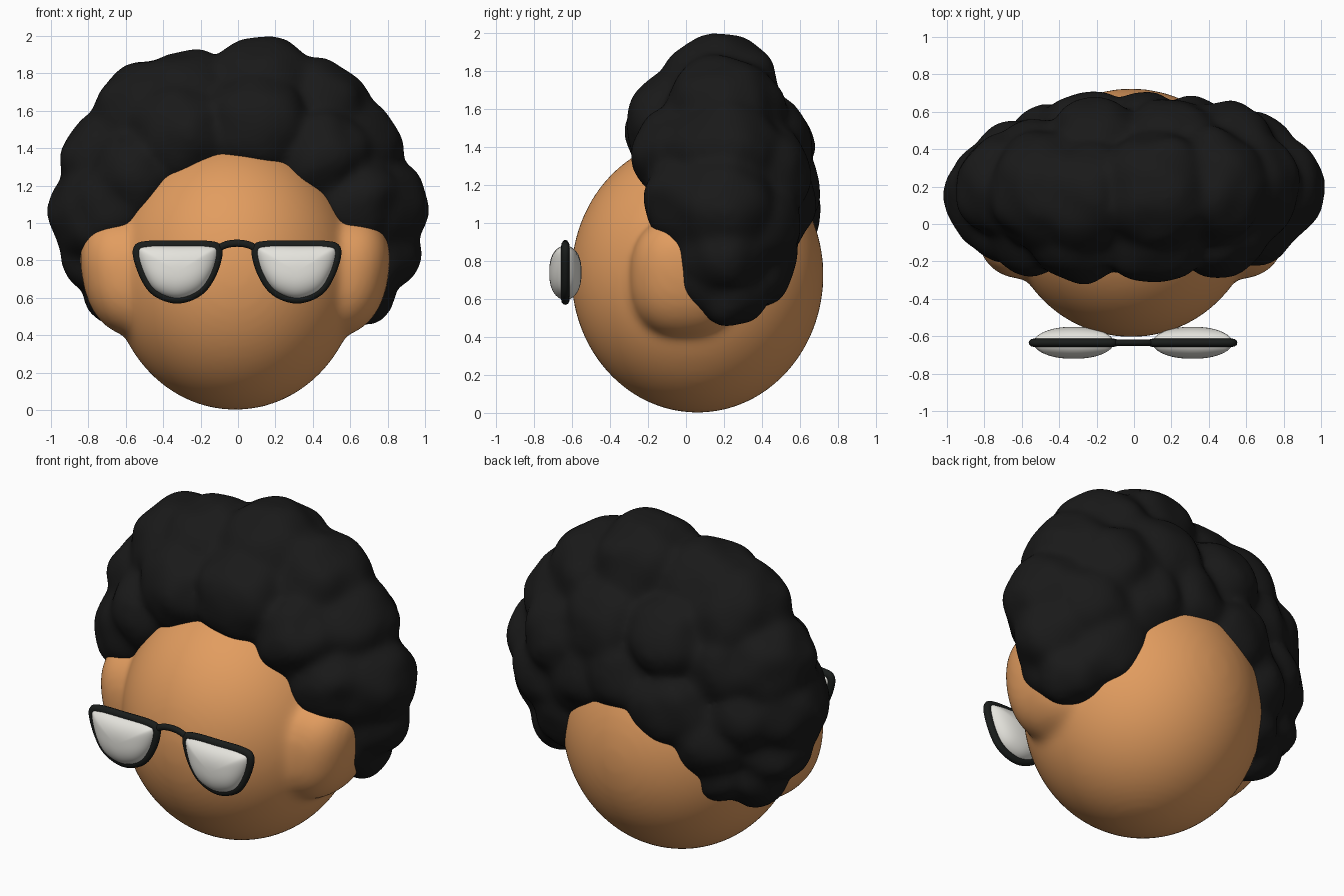
import bpy, bmesh, math
from mathutils import Vector, Matrix, noise

if "Cube" in bpy.data.objects:
    bpy.data.objects.remove(bpy.data.objects["Cube"])


def material(name, rgb):
    m = bpy.data.materials.new(name)
    m.diffuse_color = (*rgb, 1)
    m.use_nodes = True
    m.node_tree.nodes["Principled BSDF"].inputs["Base Color"].default_value = m.diffuse_color
    return m


SKIN = material("warm skin", (0.76, 0.335, 0.115))
HAIR = material("black hair", (0.010, 0.010, 0.010))
FRAME = material("dark frame", (0.010, 0.012, 0.011))
LENS = material("off white lens", (0.78, 0.77, 0.72))


def add_object(name, bm, mat):
    for f in bm.faces:
        f.smooth = True
    me = bpy.data.meshes.new(name)
    bm.to_mesh(me)
    bm.free()
    me.materials.append(mat)
    ob = bpy.data.objects.new(name, me)
    bpy.context.collection.objects.link(ob)
    return ob


def add_ellipsoid(bm, centre, radii, power=2.0, lean=0.0):
    made = bmesh.ops.create_uvsphere(bm, u_segments=64, v_segments=40, radius=1)
    for v in made["verts"]:
        n = sum(abs(c) ** power for c in v.co) ** (1 / power)
        p = v.co / n
        v.co = Vector(centre) + Vector(p[i] * radii[i] for i in range(3))
        v.co.x += lean * p.z


def merge(ob, voxel, iterations):
    rm = ob.modifiers.new("merge", "REMESH")
    rm.mode = "VOXEL"
    rm.voxel_size = voxel
    rm.use_smooth_shade = True
    sm = ob.modifiers.new("soften", "SMOOTH")
    sm.factor = 0.5
    sm.iterations = iterations


# Head with softly blended ears
bm = bmesh.new()
add_ellipsoid(bm, (-0.015, 0.06, 0.725), (0.665, 0.665, 0.725))
for side in (-1, 1):
    add_ellipsoid(bm, (-0.015 + side * 0.555, 0.0, 0.715), (0.265, 0.295, 0.325),
                  2.4, side * 0.05)
merge(add_object("head_and_ears", bm, SKIN), 0.02, 25)

# Hair: overlapping curls (x, y, z, radius) merged into one lumpy mass
MIDDLE = [(-.70, .15, 1.05, .30), (-.66, .20, 1.32, .28), (-.46, .18, 1.55, .31),
          (-.27, .15, 1.62, .30), (.12, .17, 1.67, .32), (.40, .20, 1.56, .31),
          (.56, .20, 1.36, .31), (.70, .18, 1.08, .30), (-.72, .20, .83, .21),
          (.73, .20, .86, .23), (.65, .24, .64, .18), (-.64, .24, .64, .18),
          (.68, .11, .69, .15), (-.68, .11, .74, .14)]
FRONT = [(-.66, .02, 1.10, .23), (-.55, -.02, 1.25, .24), (-.30, -.03, 1.47, .27),
         (.10, -.02, 1.52, .29), (.45, -.02, 1.36, .25), (.62, .02, 1.13, .24)]
BACK = [(-.62, .30, 1.05, .24), (-.45, .38, .86, .24), (-.25, .42, 1.07, .28),
        (-.50, .30, 1.30, .26), (-.20, .38, 1.40, .28), (.20, .38, 1.40, .28),
        (.48, .36, 1.25, .29), (.32, .40, 1.10, .27), (.62, .34, 1.00, .25),
        (.51, .37, .79, .21), (.05, .42, 1.17, .27), (-.50, .35, .68, .18)]
bm = bmesh.new()
for x, y, z, r in MIDDLE + FRONT + BACK:
    bmesh.ops.create_icosphere(bm, subdivisions=4, radius=r + 0.013,
                               matrix=Matrix.Translation((x, y, z)))
fill = Matrix.Translation((0, .18, 1.3)) @ Matrix.Diagonal((.78, .38, .50, 1))
bmesh.ops.create_icosphere(bm, subdivisions=4, radius=1, matrix=fill)
bm.normal_update()
for v in bm.verts:
    v.co += v.normal * 0.03 * noise.noise(v.co * 6)
merge(add_object("hair", bm, HAIR), 0.02, 22)

# Glasses: half-round lens outline, on the frame centre line
OUTLINE = [(.103, .85), (.15, .878), (.32, .880), (.48, .878), (.532, .85), (.50, .73),
           (.435, .635), (.32, .595), (.205, .635), (.135, .73)]
GLASS_Y = -0.635


def smooth_loop(pts, steps=6):
    out, n = [], len(pts)
    for i in range(n):
        a, b, c, d = (Vector(pts[(i + k) % n]) for k in (-1, 0, 1, 2))
        for s in range(steps):
            t = s / steps
            out.append(0.5 * (2 * b + (c - a) * t + (2 * a - 5 * b + 4 * c - d) * t * t
                              + (3 * b - a - 3 * c + d) * t ** 3))
    return out


def tube(name, pts, radius, closed):
    cu = bpy.data.curves.new(name, "CURVE")
    cu.dimensions = "3D"
    cu.bevel_depth = radius
    cu.bevel_resolution = 4
    cu.use_fill_caps = True
    sp = cu.splines.new("POLY")
    sp.points.add(len(pts) - 1)
    for p, (x, z) in zip(sp.points, pts):
        p.co = (x, 0, z, 1)
    sp.use_cyclic_u = closed
    sp.use_smooth = True
    cu.materials.append(FRAME)
    ob = bpy.data.objects.new(name, cu)
    ob.location.y = GLASS_Y
    ob.scale.y = 0.85
    bpy.context.collection.objects.link(ob)


def lens(name, pts):
    # Domed on both faces: rings shrink from the outline to an oval in the middle
    mid = Vector((sum(p.x for p in pts) / len(pts), 0.74))
    bm = bmesh.new()
    rings = []
    for k in range(-11, 12):
        a = k / 12 * math.pi / 2
        s, h = math.cos(a) ** 0.8, math.sin(a) * 0.085
        ring = []
        for p in pts:
            d = p - mid
            u = Vector((d.x / 0.2, d.y / 0.14)).normalized()
            q = mid + s * d.lerp(Vector((u.x * 0.2, u.y * 0.14)), 1 - s)
            ring.append(bm.verts.new((q.x, GLASS_Y + h, q.y)))
        rings.append(ring)
    n = len(pts)
    for r0, r1 in zip(rings, rings[1:]):
        for i in range(n):
            bm.faces.new((r0[i], r0[(i + 1) % n], r1[(i + 1) % n], r1[i]))
    for ring, h in ((rings[0], -0.085), (rings[-1], 0.085)):
        tip = bm.verts.new((mid.x, GLASS_Y + h, mid.y))
        for i in range(n):
            bm.faces.new((ring[i], ring[(i + 1) % n], tip))
    bmesh.ops.recalc_face_normals(bm, faces=bm.faces)
    add_object(name, bm, LENS)


for side, label in ((-1, "left"), (1, "right")):
    loop = [Vector((side * p.x - 0.005, p.y)) for p in smooth_loop(OUTLINE)]
    tube("frame_" + label, loop, 0.026, True)
    lens("lens_" + label, loop)
tube("bridge", [(-0.005 + 0.105 * math.sin(a), 0.845 + 0.047 * math.cos(a))
                for a in (i * math.pi / 16 for i in range(-8, 9))], 0.019, False)
